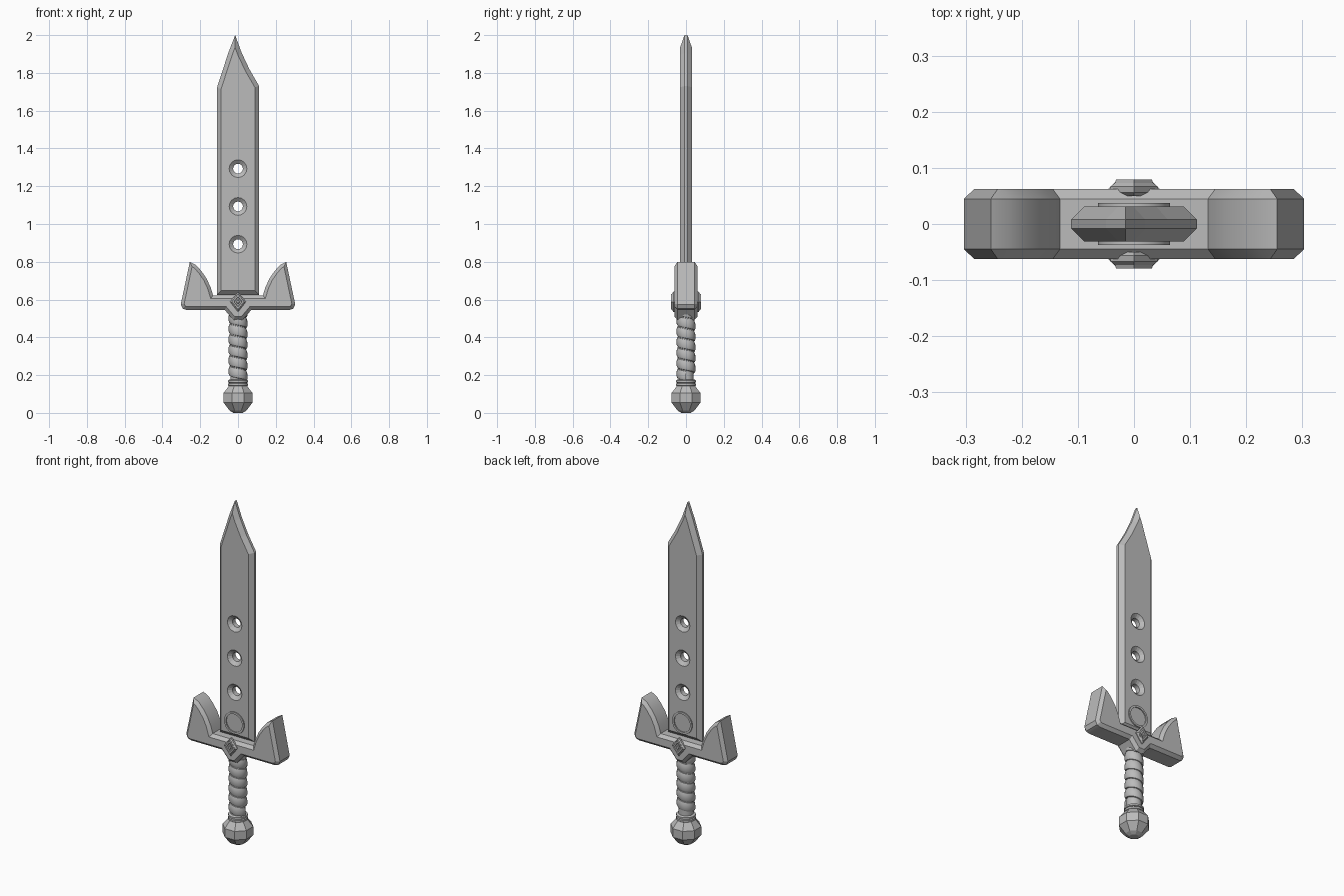
import bpy, bmesh, math
from mathutils import Matrix

if "Cube" in bpy.data.objects:
    bpy.data.objects.remove(bpy.data.objects["Cube"])

steel = bpy.data.materials.new("grey_steel")
steel.diffuse_color = (0.5, 0.5, 0.5, 1)
steel.use_nodes = True
steel.node_tree.nodes["Principled BSDF"].inputs["Base Color"].default_value = steel.diffuse_color


def finish(name, bm, smooth=None):
    bmesh.ops.recalc_face_normals(bm, faces=bm.faces[:])
    me = bpy.data.meshes.new(name)
    bm.to_mesh(me)
    bm.free()
    ob = bpy.data.objects.new(name, me)
    bpy.context.collection.objects.link(ob)
    me.materials.append(steel)
    if smooth:
        bpy.ops.object.select_all(action='DESELECT')
        ob.select_set(True)
        bpy.context.view_layer.objects.active = ob
        bpy.ops.object.shade_smooth_by_angle(angle=math.radians(smooth))
    return ob


def plate(name, outline, y0, y1, chamfer, smooth=None):
    """Extrude an x-z outline from y0 to y1 and chamfer its front and back rims."""
    bm = bmesh.new()
    front = bm.faces.new([bm.verts.new((x, y0, z)) for x, z in outline])
    res = bmesh.ops.extrude_face_region(bm, geom=[front], use_keep_orig=True)
    back = [f for f in res['geom'] if isinstance(f, bmesh.types.BMFace)][0]
    bmesh.ops.translate(bm, verts=back.verts[:], vec=(0, y1 - y0, 0))
    bmesh.ops.recalc_face_normals(bm, faces=bm.faces[:])
    if chamfer:
        rims = list(front.edges) + list(back.edges)
        bmesh.ops.bevel(bm, geom=rims, offset=chamfer, offset_type='OFFSET',
                        segments=1, profile=0.5, affect='EDGES')
    return finish(name, bm, smooth)


def lathe(name, profile, sides, turn=0.0, smooth=None, closed=False, matrix=None):
    """Spin (radius, z) points round z; closed joins the last point to the first."""
    bm = bmesh.new()
    rings = [[bm.verts.new((r * math.cos(turn + k * math.tau / sides),
                            r * math.sin(turn + k * math.tau / sides), z))
              for k in range(sides)] for r, z in profile]
    pairs = list(zip(rings, rings[1:])) + ([(rings[-1], rings[0])] if closed else [])
    for a, b in pairs:
        for k in range(sides):
            n = (k + 1) % sides
            bm.faces.new((a[k], a[n], b[n], b[k]))
    if not closed:
        bm.faces.new(rings[0])
        bm.faces.new(rings[-1])
    if matrix:
        bmesh.ops.transform(bm, matrix=matrix, verts=bm.verts[:])
    return finish(name, bm, smooth)


def facing(y, z):
    return Matrix.Translation((0, y, z)) @ Matrix.Rotation(math.pi / 2, 4, 'X')


# Blade with a slightly off-centre tip
blade = plate("blade", [(-0.112, 0.625), (0.112, 0.625), (0.112, 1.73), (0.06, 1.82),
                        (0.02, 1.905), (-0.015, 2.0), (-0.05, 1.91), (-0.112, 1.72)],
              -0.031, 0.031, 0.023)

# Three countersunk holes through the blade
for i, z in enumerate((0.893, 1.093, 1.293)):
    cutter = lathe(f"hole_cutter_{i}", [(0.054, -0.04), (0.047, -0.031), (0.026, -0.014),
                                       (0.026, 0.014), (0.047, 0.031), (0.054, 0.04)],
                   16, matrix=facing(0, z))
    cutter.hide_render = True
    cutter.hide_viewport = True
    mod = blade.modifiers.new(f"hole_{i}", 'BOOLEAN')
    mod.operation = 'DIFFERENCE'
    mod.solver = 'EXACT'
    mod.object = cutter

# Plain raised ring near the foot of the blade, on both faces
for side, y in (("front", -0.032), ("back", 0.032)):
    lathe(f"blade_ring_{side}", [(0.052, -0.005), (0.064, -0.005), (0.064, 0.005), (0.052, 0.005)],
          32, smooth=30, closed=True, matrix=facing(y, 0.715))

# Cross guard with upturned wings, mirrored about the centre
half = [(0.025, 0.492), (0.07, 0.545), (0.272, 0.545), (0.292, 0.552), (0.303, 0.575),
        (0.255, 0.80), (0.222, 0.782), (0.193, 0.75), (0.166, 0.71), (0.145, 0.665), (0.132, 0.622)]
plate("cross_guard", half + [(-x, z) for x, z in reversed(half)], -0.062, 0.062, 0.017, smooth=25)

# Diamond bosses: chamfered frame, sunken centre and small gem
def diamond(rx, rz, cz=0.588):
    return [(rx, cz), (0, cz + rz), (-rx, cz), (0, cz - rz)]


for side, s in (("front", -1), ("back", 1)):
    plate(f"diamond_boss_{side}", diamond(0.042, 0.054), *sorted((s * 0.05, s * 0.073)), 0.006)
    bm = bmesh.new()
    loops = [[bm.verts.new((x, s * y, z)) for x, z in diamond(r, r * 1.25)]
             for r, y in ((0.034, 0.072), (0.032, 0.079), (0.022, 0.079), (0.019, 0.072))]
    for a, b in zip(loops, loops[1:] + loops[:1]):
        for k in range(4):
            bm.faces.new((a[k], a[(k + 1) % 4], b[(k + 1) % 4], b[k]))
    finish(f"diamond_frame_{side}", bm)
    plate(f"diamond_gem_{side}", diamond(0.011, 0.014), *sorted((s * 0.068, s * 0.078)), 0.003)

# Grip core and helical wrap
lathe("grip_core", [(0.040, 0.13), (0.043, 0.56)], 24, smooth=30)
bm = bmesh.new()
pitch, steps, turns = 0.056, 24, 6.4
section = [(0.038, 0.0), (0.046, 0.003), (0.050, 0.012), (0.049, 0.040), (0.045, 0.052), (0.038, 0.054)]
previous = None
for i in range(int(steps * turns) + 1):
    a = -i * math.tau / steps
    base = 0.168 + pitch * i / steps
    ring = [bm.verts.new((r * math.cos(a), r * math.sin(a), base + dz)) for r, dz in section]
    if previous:
        for k in range(len(ring) - 1):
            bm.faces.new((previous[k], previous[k + 1], ring[k + 1], ring[k]))
    previous = ring
finish("grip_wrap", bm, smooth=40)

# Collar rings below the grip
for i, z in enumerate((0.150, 0.167)):
    lathe(f"grip_collar_{i}", [(0.044, z - 0.010), (0.052, z - 0.005), (0.052, z + 0.005),
                               (0.044, z + 0.010)], 24, smooth=50)

# Eight-sided pommel
lathe("pommel", [(0.026, 0.0), (0.048, 0.012), (0.083, 0.055), (0.083, 0.105), (0.052, 0.143)],
      8, turn=math.pi / 8)
